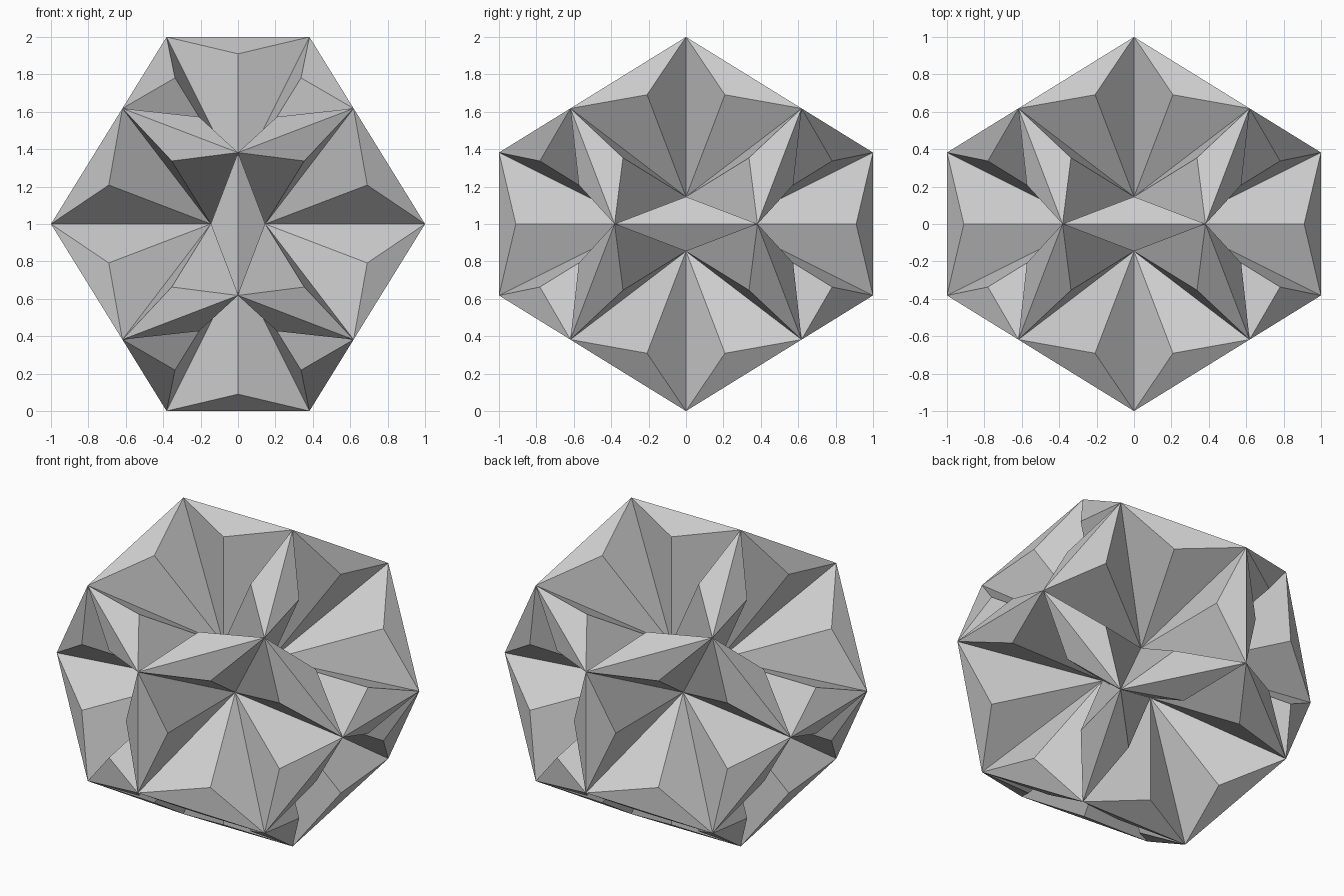
import bpy, bmesh, math
from itertools import product
from mathutils import Vector

if "Cube" in bpy.data.objects:
    bpy.data.objects.remove(bpy.data.objects["Cube"])

G = (math.sqrt(5) - 1) / 2      # golden ratio section
K = G**3 / ((5 + math.sqrt(5)) / 10)   # notch and dent depth ratio, about 0.326


def cyclic(a, b):
    """All signed cyclic turns of (0, a, b)."""
    out = []
    for s, t in product((1, -1), repeat=2):
        p = (0, a * s, b * t)
        out += [Vector(p[i:] + p[:i]) for i in range(3)]
    return out


# Dodecahedron corners and face directions
corners = [Vector(p) * G for p in product((1, -1), repeat=3)] + cyclic(1, G * G)
axes = cyclic(G, 1)

bm = bmesh.new()
for axis in axes:
    # Five corners of this face, sorted counter-clockwise seen from outside
    ring = [c for c in corners if c.dot(axis) > 0.99]
    centre = sum(ring, Vector()) / 5
    n = axis.normalized()
    u = (ring[0] - centre).normalized()
    v = n.cross(u)
    ring.sort(key=lambda c: math.atan2((c - centre).dot(v), (c - centre).dot(u)))

    # Thin rim triangles, then a star-shaped dent running down to the pit
    pit = centre * K
    for i in range(5):
        a, b = ring[i], ring[(i + 1) % 5]
        notch = ((a + b) / 2).lerp(centre, K)
        for tri in ((a, b, notch), (a, notch, pit), (notch, b, pit)):
            bm.faces.new([bm.verts.new(p) for p in tri])

bmesh.ops.remove_doubles(bm, verts=bm.verts, dist=1e-4)
bmesh.ops.translate(bm, verts=bm.verts, vec=(0, 0, 1))

mesh = bpy.data.meshes.new("dented_star_polyhedron")
bm.to_mesh(mesh)
bm.free()
obj = bpy.data.objects.new("dented_star_polyhedron", mesh)
bpy.context.collection.objects.link(obj)
